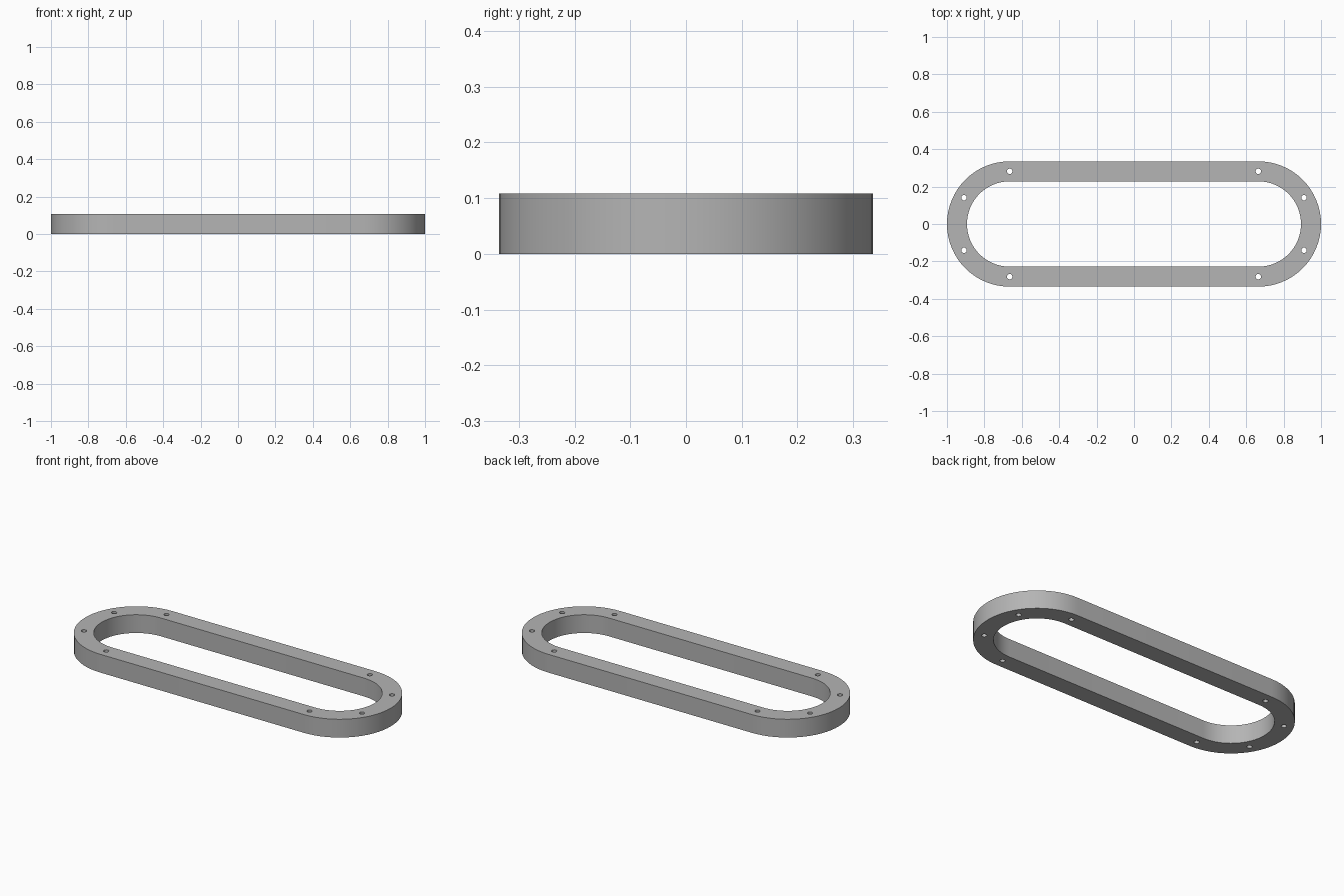
import bpy, bmesh, math
from mathutils import Vector

cube = bpy.data.objects.get("Cube")
if cube:
    bpy.data.objects.remove(cube)

END_X = 0.665      # centre of each rounded end
OUTER, INNER = 0.335, 0.228
HOLE_RING, HOLE_RADIUS = 0.2815, 0.0145
HEIGHT = 0.108
ARC_STEPS = 32

grey = bpy.data.materials.new("plain_grey")
grey.use_nodes = True
colour = (0.46, 0.46, 0.46, 1)
grey.diffuse_color = colour
grey.node_tree.nodes["Principled BSDF"].inputs["Base Color"].default_value = colour


def polar(cx, radius, angle, cy=0):
    return Vector((cx + radius * math.cos(angle), cy + radius * math.sin(angle), 0))


def stadium(radius):
    """Closed outline with two straight sides and two half-circle ends."""
    return [polar(side * END_X, radius, start + math.pi * i / ARC_STEPS)
            for side, start in ((1, -math.pi / 2), (-1, math.pi / 2))
            for i in range(ARC_STEPS + 1)]


def circle(centre, radius, steps=24):
    return [polar(centre.x, radius, math.tau * i / steps, centre.y) for i in range(steps)]


def add_loop(bm, points):
    verts = [bm.verts.new(p) for p in points]
    return [bm.edges.new((v, verts[i - 1])) for i, v in enumerate(verts)]


# Flat ring outline with four bolt holes round each end
bm = bmesh.new()
edges = add_loop(bm, stadium(OUTER)) + add_loop(bm, stadium(INNER))
for side in (1, -1):
    for degrees in (-90, -30, 30, 90):
        centre = polar(0, HOLE_RING, math.radians(degrees))
        centre.x = side * (END_X + centre.x)
        edges += add_loop(bm, circle(centre, HOLE_RADIUS))
bmesh.ops.triangle_fill(bm, edges=edges, use_beauty=True, normal=(0, 0, 1))

# Raise the outline into a solid frame
raised = bmesh.ops.extrude_face_region(bm, geom=bm.faces[:], use_keep_orig=True)
top = [g for g in raised["geom"] if isinstance(g, bmesh.types.BMVert)]
bmesh.ops.translate(bm, verts=top, vec=(0, 0, HEIGHT))
bmesh.ops.recalc_face_normals(bm, faces=bm.faces[:])

mesh = bpy.data.meshes.new("oval_frame")
bm.to_mesh(mesh)
bm.free()
mesh.materials.append(grey)
frame = bpy.data.objects.new("oval_frame", mesh)
bpy.context.collection.objects.link(frame)

# Smooth round walls, crisp rims
bpy.ops.object.select_all(action="DESELECT")
frame.select_set(True)
bpy.context.view_layer.objects.active = frame
bpy.ops.object.shade_smooth_by_angle(angle=math.radians(30))
